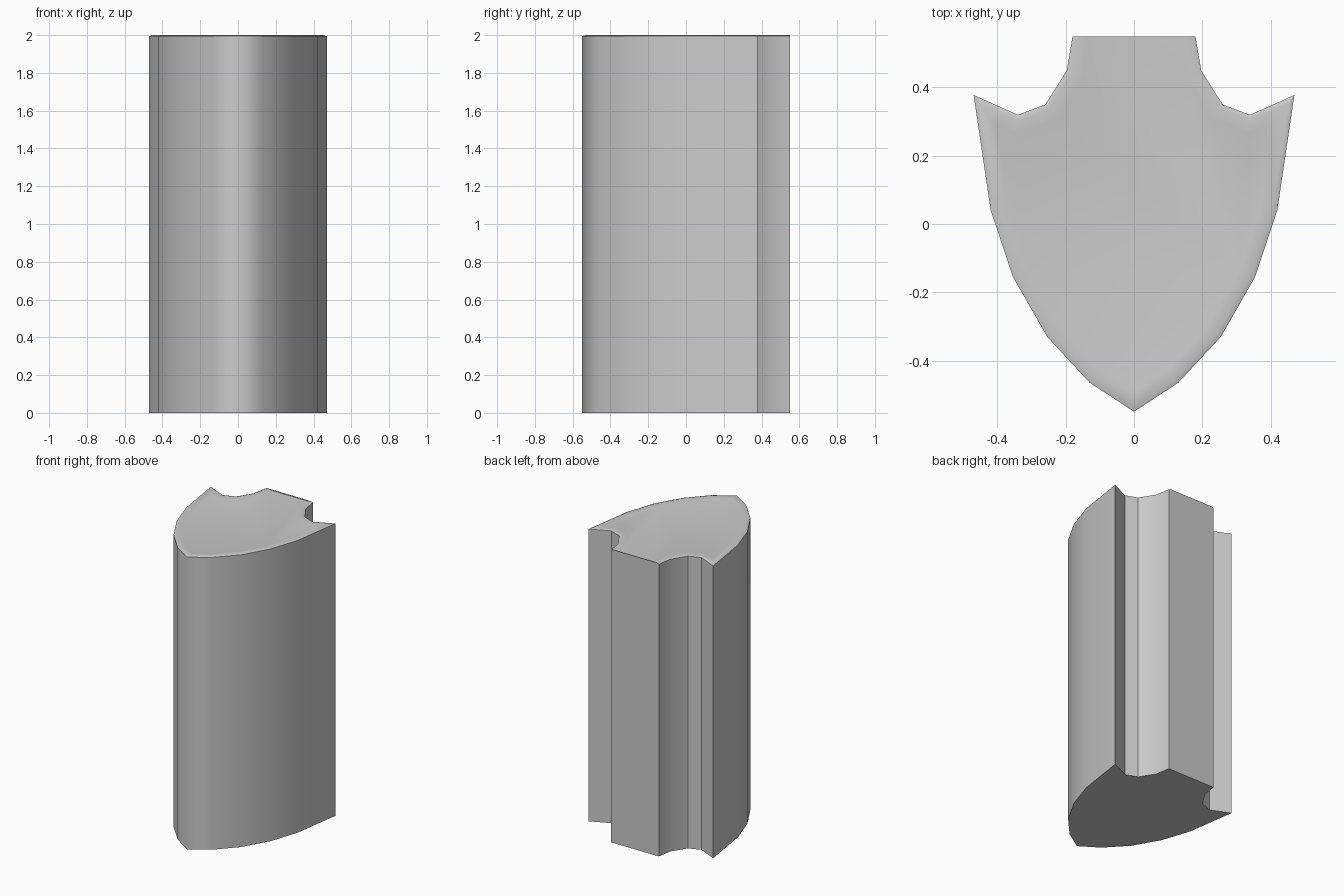
import bpy, bmesh, math

if "Cube" in bpy.data.objects:
    bpy.data.objects.remove(bpy.data.objects["Cube"])

HEIGHT = 2.0
RIM = 0.006   # height of the slight lip around the top

# Right half of the shield outline, from front tip to back neck
half = [(0, -.55), (.13, -.465), (.255, -.33), (.355, -.155), (.42, .04),
        (.47, .378), (.34, .32), (.26, .35), (.197, .45), (.18, .55)]
outline = half + [(-x, y) for x, y in reversed(half[1:])]

bm = bmesh.new()
base = bm.faces.new([bm.verts.new((x, y, 0.0)) for x, y in outline])

# Straight extruded body
ext = bmesh.ops.extrude_face_region(bm, geom=[base])
top_verts = [g for g in ext["geom"] if isinstance(g, bmesh.types.BMVert)]
top = next(g for g in ext["geom"] if isinstance(g, bmesh.types.BMFace))
bmesh.ops.translate(bm, verts=top_verts, vec=(0, 0, HEIGHT - RIM))
bmesh.ops.recalc_face_normals(bm, faces=bm.faces[:])


def inset_top(width, z):
    """Inset the cap, keeping its back edge flush with the back wall."""
    bmesh.ops.inset_region(bm, faces=[top], thickness=width, use_even_offset=True)
    for v in top.verts:
        v.co.z = z
        if v.co.y > .46:
            v.co.y = .55


# Low rim: outer chamfer, then a shallow dished border
inset_top(.015, HEIGHT)
inset_top(.035, HEIGHT - RIM)
bmesh.ops.dissolve_degenerate(bm, dist=1e-5, edges=bm.edges[:])
bmesh.ops.recalc_face_normals(bm, faces=bm.faces[:])

# Smooth curves, crisp corners, softly rounded front tip
for f in bm.faces:
    f.smooth = True
for e in bm.edges:
    a, b = (v.co for v in e.verts)
    front_tip = abs(a.z - b.z) > 1 and a.y < -.54
    e.smooth = front_tip or e.calc_face_angle(math.pi) < math.radians(35)

mesh = bpy.data.meshes.new("shield_column")
bm.to_mesh(mesh)
bm.free()
column = bpy.data.objects.new("shield_column", mesh)
bpy.context.collection.objects.link(column)
